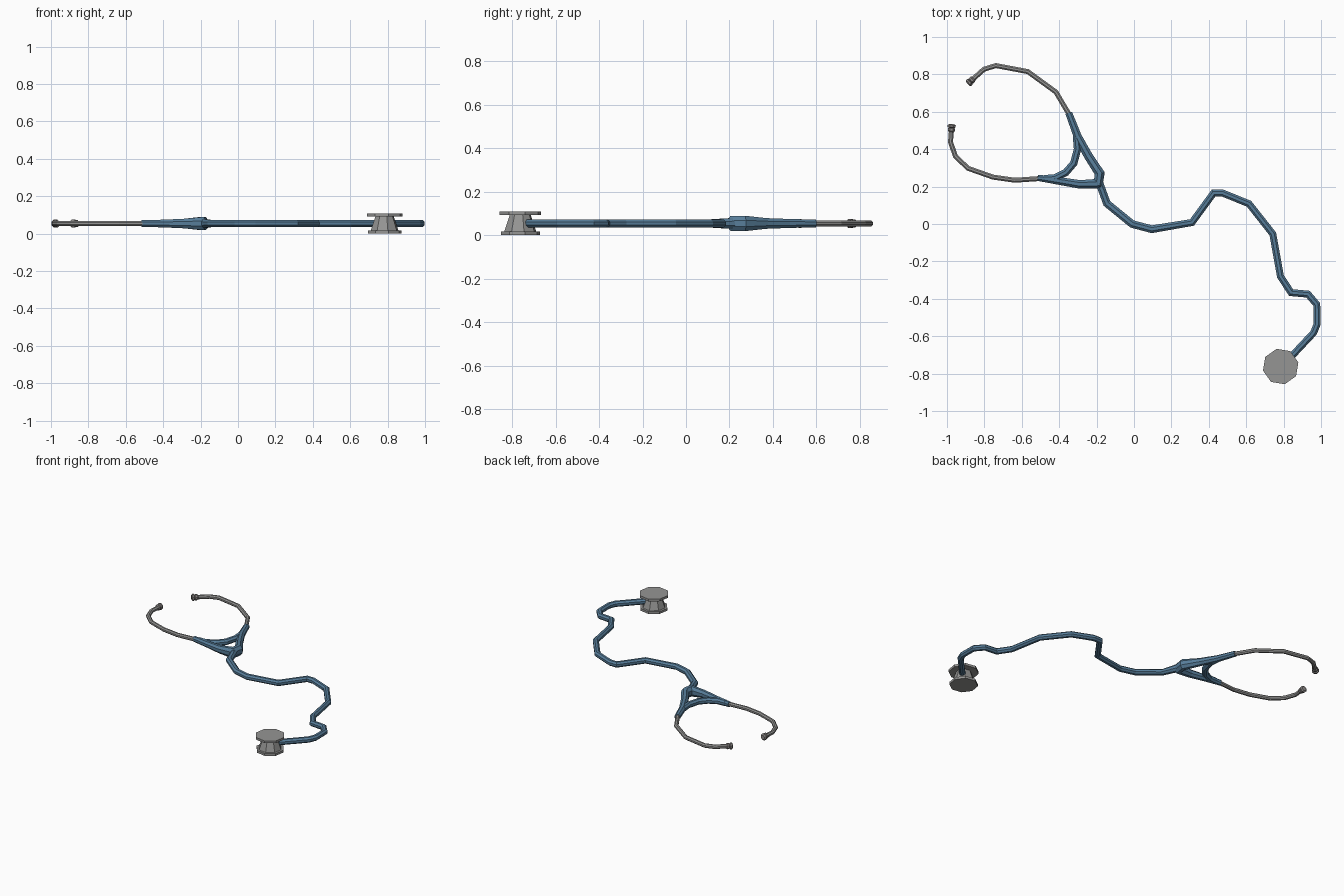
import bpy, bmesh, math
from mathutils import Vector, Matrix

if "Cube" in bpy.data.objects:
    bpy.data.objects.remove(bpy.data.objects["Cube"])

Z = 0.054      # height of the tube centre line
SIDES = 8


def material(name, col):
    m = bpy.data.materials.new(name)
    m.diffuse_color = (*col, 1)
    m.use_nodes = True
    m.node_tree.nodes["Principled BSDF"].inputs["Base Color"].default_value = m.diffuse_color
    return m


BLUE = material("blue rubber", (0.095, 0.205, 0.32))
STEEL = material("grey metal", (0.30, 0.30, 0.295))
TIP = material("ear tip grey", (0.27, 0.255, 0.25))


def finish(bm, name, mat):
    bmesh.ops.recalc_face_normals(bm, faces=bm.faces)
    me = bpy.data.meshes.new(name)
    bm.to_mesh(me)
    bm.free()
    me.materials.append(mat)
    ob = bpy.data.objects.new(name, me)
    bpy.context.collection.objects.link(ob)
    return ob


def tube(name, pts, mat):
    """Mitred flat-shaded sweep; each point is (x, y, half width, half height)."""
    bm = bmesh.new()
    P = [Vector(p[:2]) for p in pts]
    rings = []
    for i, (x, y, w, h) in enumerate(pts):
        a = (P[i] - P[i - 1]).normalized() if i else None
        b = (P[i + 1] - P[i]).normalized() if i < len(P) - 1 else None
        t = ((a or b) + (b or a)).normalized()
        k = 1 / max(0.7, t.dot(a or b))
        n = Vector((-t.y, t.x)) * w * k
        ring = []
        for j in range(SIDES):
            g = math.tau * (j + 0.5) / SIDES
            c, s = math.cos(g) * 1.06, math.sin(g) * 1.06
            ring.append(bm.verts.new((x + n.x * c, y + n.y * c, Z + h * s)))
        rings.append(ring)
    for r, q in zip(rings, rings[1:]):
        for j in range(SIDES):
            k = (j + 1) % SIDES
            bm.faces.new((r[j], r[k], q[k], q[j]))
    bm.faces.new(rings[0])
    bm.faces.new(rings[-1])
    return finish(bm, name, mat)


def even(path, r):
    return [(x, y, r, r) for x, y in path]


# main hose
hose = [(-0.185, 0.22), (-0.145, 0.11), (-0.01, 0.0), (0.095, -0.028), (0.31, 0.008),
        (0.425, 0.165), (0.475, 0.165), (0.615, 0.108), (0.742, -0.053), (0.783, -0.28),
        (0.84, -0.367), (0.93, -0.375), (0.977, -0.43), (0.979, -0.535), (0.96, -0.582),
        (0.84, -0.71), (0.79, -0.755)]
tube("main_hose", [(x, y, 0.021 if i < 4 else 0.019, 0.026 if i == 0 else 0.019)
                   for i, (x, y) in enumerate(hose)], BLUE)

# forked yoke, thicker and taller at the junction
tube("yoke", [(-0.349, 0.594, 0.019, 0.018), (-0.302, 0.47, 0.022, 0.021),
              (-0.245, 0.365, 0.024, 0.025), (-0.183, 0.27, 0.026, 0.036),
              (-0.192, 0.215, 0.026, 0.036), (-0.29, 0.212, 0.023, 0.026),
              (-0.40, 0.23, 0.021, 0.021), (-0.514, 0.247, 0.017, 0.018)], BLUE)

# curved spring bridging the fork
tube("fork_spring", even([(-0.308, 0.475), (-0.302, 0.40), (-0.322, 0.325), (-0.365, 0.275),
                          (-0.425, 0.245), (-0.48, 0.243)], 0.02), BLUE)

# ear tubes and ear tips
ears = {
    "upper": [(-0.343, 0.58), (-0.418, 0.706), (-0.568, 0.815), (-0.739, 0.847),
              (-0.803, 0.827), (-0.877, 0.76)],
    "lower": [(-0.49, 0.244), (-0.637, 0.234), (-0.755, 0.251), (-0.888, 0.298),
              (-0.955, 0.363), (-0.981, 0.438), (-0.975, 0.518)],
}
for side, path in ears.items():
    tube(side + "_ear_tube", even(path, 0.0135), STEEL)
    a, b = Vector(path[-2]), Vector(path[-1])
    d = (b - a).normalized()
    prof = [(-0.028, 0.013), (-0.02, 0.019), (-0.008, 0.019), (-0.004, 0.015),
            (0.0, 0.022), (0.01, 0.022), (0.016, 0.014)]
    tube(side + "_ear_tip", [(*(b + d * s), r, r) for s, r in prof], TIP)

# chest piece: two octagonal plates on a tapered neck
bm = bmesh.new()
for r1, r2, z0, z1 in ((0.092, 0.092, 0, 0.016), (0.076, 0.05, 0.016, 0.092),
                       (0.097, 0.097, 0.092, 0.108)):
    m = (Matrix.Translation((0.784, -0.762, (z0 + z1) / 2))
         @ Matrix.Rotation(math.radians(13), 4, 'Z'))
    bmesh.ops.create_cone(bm, cap_ends=True, segments=8, radius1=r1, radius2=r2,
                          depth=z1 - z0, matrix=m)
finish(bm, "chest_piece", STEEL)
